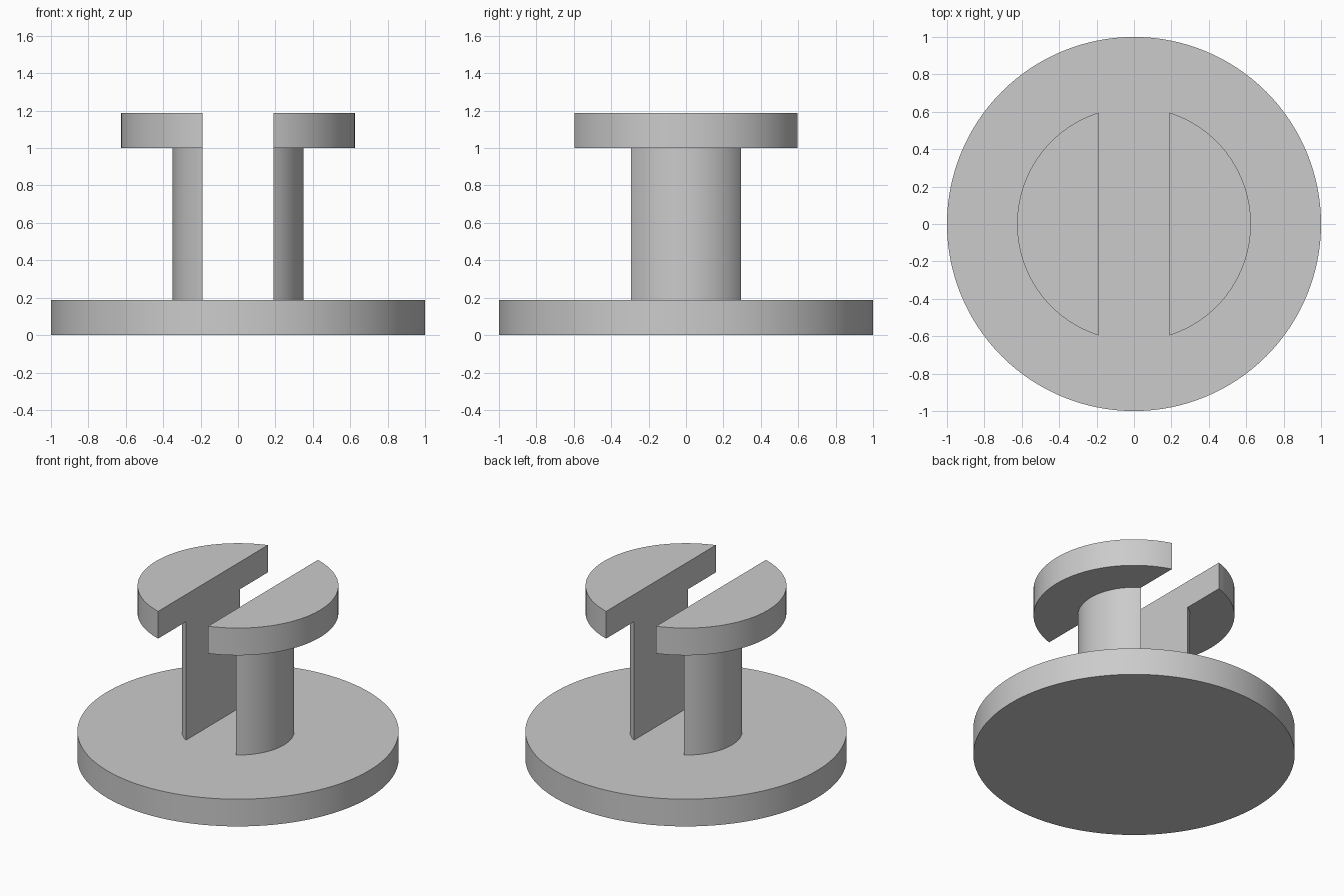
import bpy
import bmesh
from math import acos, cos, sin, pi

BASE_RADIUS, STEM_RADIUS, HEAD_RADIUS = 1.0, 0.35, 0.625
BASE_TOP, HEAD_BOTTOM, HEAD_TOP = 0.187, 1.0, 1.187
SLOT_HALF = 0.19

default_cube = bpy.data.objects.get("Cube")
if default_cube:
    bpy.data.objects.remove(default_cube, do_unlink=True)

grey = bpy.data.materials.new("light_grey")
grey.use_nodes = True
colour = (0.6, 0.6, 0.6, 1.0)
grey.diffuse_color = colour
grey.node_tree.nodes["Principled BSDF"].inputs["Base Color"].default_value = colour


def prism(name, outline, bottom, top):
    """Extrude a counter-clockwise outline upwards into a closed solid."""
    bm = bmesh.new()
    face = bm.faces.new([bm.verts.new((x, y, bottom)) for x, y in outline])
    extruded = bmesh.ops.extrude_face_region(bm, geom=[face], use_keep_orig=True)
    for item in extruded["geom"]:
        if isinstance(item, bmesh.types.BMVert):
            item.co.z = top
    bmesh.ops.recalc_face_normals(bm, faces=bm.faces)
    mesh = bpy.data.meshes.new(name)
    bm.to_mesh(mesh)
    bm.free()
    mesh.materials.append(grey)
    part = bpy.data.objects.new(name, mesh)
    bpy.context.collection.objects.link(part)
    bpy.ops.object.select_all(action="DESELECT")
    part.select_set(True)
    bpy.context.view_layer.objects.active = part
    bpy.ops.object.shade_smooth_by_angle(angle=pi / 6)


def circle(radius, count=128):
    return [(radius * cos(2 * pi * i / count), radius * sin(2 * pi * i / count))
            for i in range(count)]


def half_disc(radius, side, count=56):
    """Part of a disc left on one side of the central slot."""
    reach = acos(SLOT_HALF / radius)
    angles = [reach * (2 * i / count - 1) for i in range(count + 1)]
    return [(side * radius * cos(a), side * radius * sin(a)) for a in angles]


# Round base plate
prism("base", circle(BASE_RADIUS), 0, BASE_TOP)

# Split stem and flanged head, one half on each side of the slot
for label, side in (("left", 1), ("right", -1)):
    prism(label + "_stem", half_disc(STEM_RADIUS, side), BASE_TOP, HEAD_BOTTOM)
    prism(label + "_head", half_disc(HEAD_RADIUS, side), HEAD_BOTTOM, HEAD_TOP)
